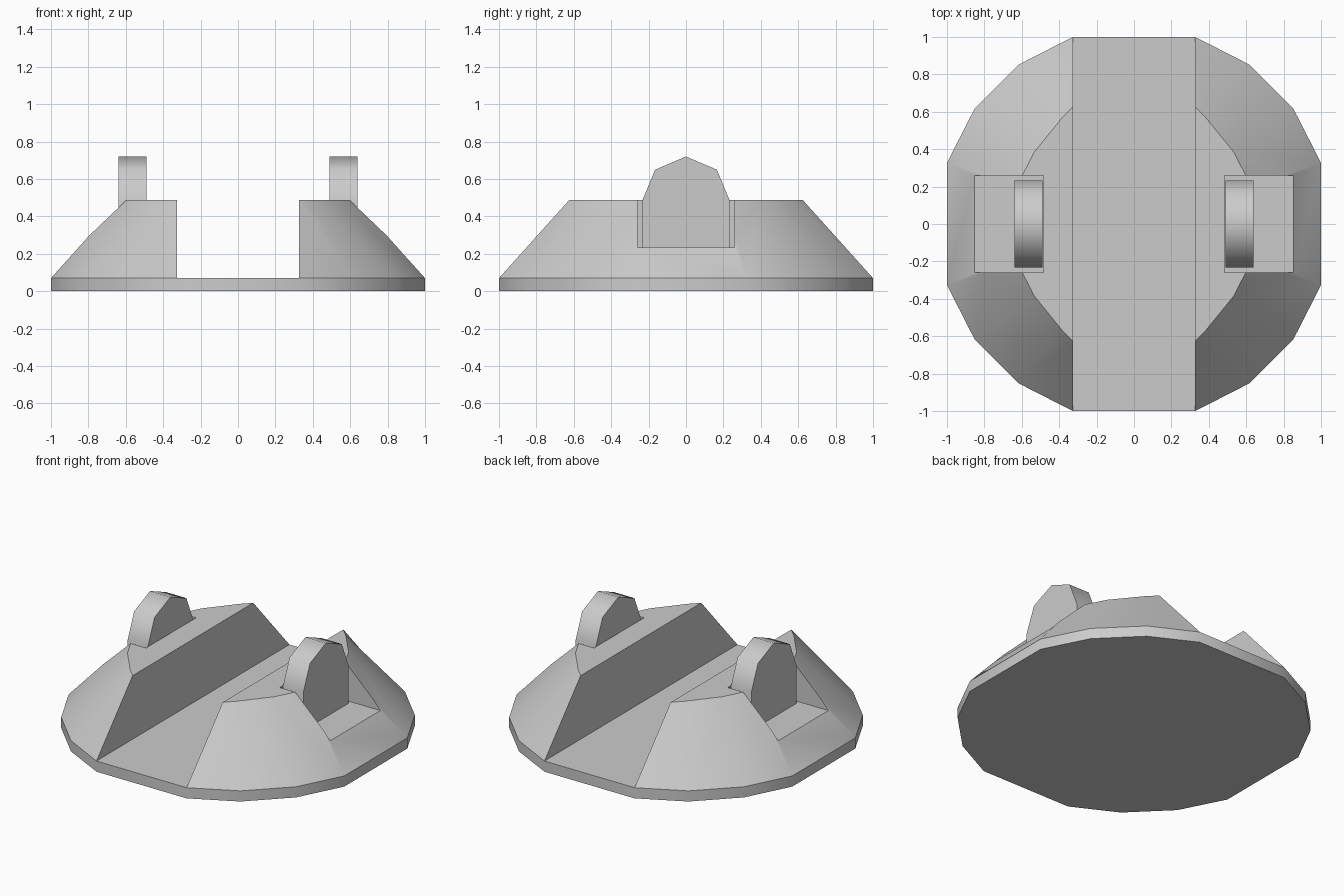
import bpy, bmesh
from math import radians

if "Cube" in bpy.data.objects:
    bpy.data.objects.remove(bpy.data.objects["Cube"])

RIM_Z, FLOOR_Z, TOP_Z = 0.07, 0.235, 0.487
LOWER = [(0.327, 1.0), (0.615, 0.853), (0.853, 0.615), (1.0, 0.327)]
UPPER = [(0.327, 0.625), (0.385, 0.567), (0.533, 0.385), (0.625, 0.205)]


def loft(name, ring_a, ring_b, angle=30):
    """Closed solid between two matching rings of 3D points."""
    bm = bmesh.new()
    a = [bm.verts.new(p) for p in ring_a]
    b = [bm.verts.new(p) for p in ring_b]
    bm.faces.new(a)
    bm.faces.new(b)
    n = len(a)
    for i in range(n):
        j = (i + 1) % n
        bm.faces.new((a[i], a[j], b[j], b[i]))
    bmesh.ops.recalc_face_normals(bm, faces=bm.faces)
    mesh = bpy.data.meshes.new(name)
    bm.to_mesh(mesh)
    bm.free()
    obj = bpy.data.objects.new(name, mesh)
    bpy.context.collection.objects.link(obj)
    activate(obj)
    bpy.ops.object.shade_smooth_by_angle(angle=radians(angle))
    return obj


def activate(obj):
    bpy.ops.object.select_all(action='DESELECT')
    obj.select_set(True)
    bpy.context.view_layer.objects.active = obj


def mirror_x(obj):
    obj.modifiers.new("Mirror", 'MIRROR').use_mirror_merge = False


def half_ring(points, z):
    """Right-hand outline, mirrored front to back."""
    return [(x, y, z) for x, y in points] + [(x, -y, z) for x, y in reversed(points)]


def full_ring(points, z):
    right = half_ring(points, z)
    return right + [(-x, y, z) for x, y, z in reversed(right)]


# Thin base plate
loft("base_plate", full_ring(LOWER, 0), full_ring(LOWER, RIM_Z))

# Sloped blocks either side of the central channel
block = loft("side_block", half_ring(LOWER, RIM_Z), half_ring(UPPER, TOP_Z))

# Notch cut into the outer slope of each block
notch = [(-0.26, FLOOR_Z), (0.26, FLOOR_Z), (0.26, 1), (-0.26, 1)]
cutter = loft("notch_cutter", [(0.485, y, z) for y, z in notch],
              [(1.2, y, z) for y, z in notch])
cutter.hide_render = True
cut = block.modifiers.new("Notch", 'BOOLEAN')
cut.operation = 'DIFFERENCE'
cut.solver = 'EXACT'
cut.object = cutter
activate(block)
bpy.ops.object.modifier_apply(modifier=cut.name)
bpy.data.objects.remove(cutter)
bpy.ops.object.shade_smooth_by_angle(angle=radians(30))
mirror_x(block)

# Upright lugs standing in the notches
lug = [(-0.233, FLOOR_Z), (0.233, FLOOR_Z), (0.233, TOP_Z), (0.165, 0.65),
       (0, 0.72), (-0.165, 0.65), (-0.233, TOP_Z)]
lugs = loft("lug", [(0.49, y, z) for y, z in lug],
            [(0.638, y, z) for y, z in lug], angle=60)
mirror_x(lugs)
